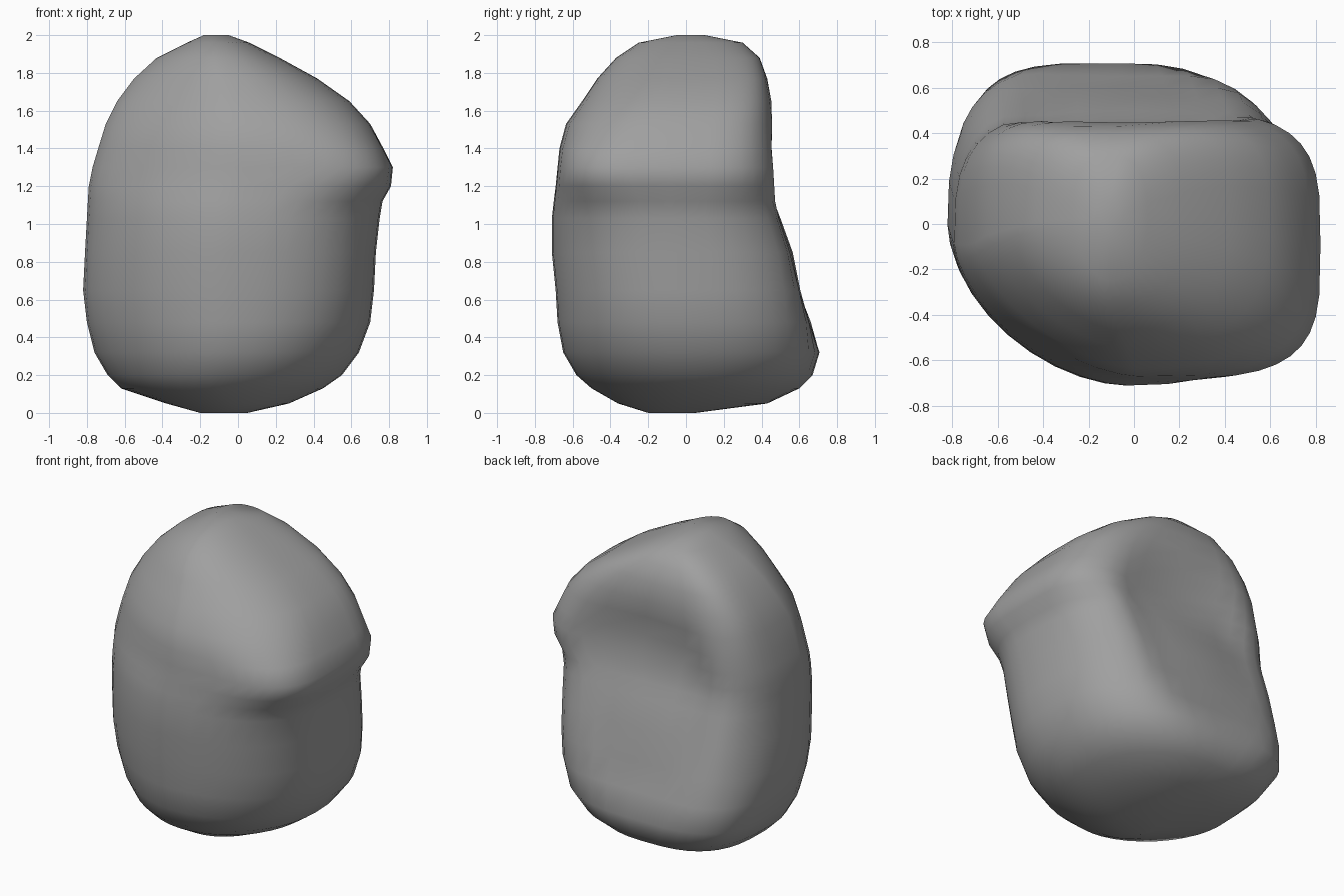
import bpy
import bmesh
import math

default_cube = bpy.data.objects.get("Cube")
if default_cube:
    bpy.data.objects.remove(default_cube, do_unlink=True)

# Plain grey stone
stone = bpy.data.materials.new("stone grey")
stone.use_nodes = True
grey = (0.35, 0.35, 0.35, 1)
stone.diffuse_color = grey
shader = stone.node_tree.nodes["Principled BSDF"]
shader.inputs["Base Color"].default_value = grey
shader.inputs["Roughness"].default_value = 0.9

# Extent of each level: height, right, left, front, back
LEVELS = [
    (0, -.2, .05, -.2, .05),
    (.05, -.38, .27, -.36, .43),
    (.13, -.62, .45, -.5, .6),
    (.2, -.69, .55, -.58, .67),
    (.32, -.76, .64, -.65, .71),
    (.48, -.8, .7, -.68, .7),
    (.65, -.82, .72, -.69, .68),
    (.85, -.81, .73, -.71, .64),
    (1.03, -.8, .75, -.71, .575),
    (1.12, -.795, .765, -.7, .54),
    (1.2, -.79, .81, -.69, .515),
    (1.3, -.77, .82, -.68, .5),
    (1.4, -.74, .77, -.67, .485),
    (1.53, -.7, .7, -.635, .47),
    (1.65, -.64, .59, -.55, .455),
    (1.77, -.55, .42, -.47, .43),
    (1.88, -.43, .22, -.37, .39),
    (1.96, -.27, .06, -.25, .3),
    (2, -.18, -.05, -.05, .1),
]
# Corner fullness: height, back left, back right, front right, front left
CORNERS = [
    (0, 2, 2.2, 2, 2),
    (.13, 2.2, 3, 1.8, 2.1),
    (.32, 2.5, 3.8, 1.7, 2.2),
    (.7, 2.6, 2.8, 1.75, 2.4),
    (1.08, 2.8, 3, 1.7, 2.5),
    (1.2, 3.5, 3.4, 1.65, 3.3),
    (1.3, 3.7, 3.8, 1.6, 3.8),
    (1.53, 4, 4.5, 1.55, 2.7),
    (1.77, 4.2, 4.5, 1.55, 2.3),
    (1.92, 3.2, 3.5, 1.6, 2.2),
    (2, 2, 2, 2, 2),
]
SEGMENTS = 40


def signed_power(value, power):
    return math.copysign(abs(value) ** power, value)


def corner_fullness(z, corner):
    """Fullness of one corner, blended between the listed heights."""
    for low, high in zip(CORNERS, CORNERS[1:]):
        if z <= high[0]:
            t = (z - low[0]) / (high[0] - low[0])
            return low[corner] + t * (high[corner] - low[corner])


def hollow(u, z):
    """Depth of the shallow hollow in the back, surrounded by a soft rim."""
    reach = math.hypot(abs((u + .04) / .76) ** 1.4, abs((z - 1) / .72) ** 1.4)
    t = min(1, max(0, (1 - reach) / .6))
    return .075 * t * t * (3 - 2 * t)


def outline_point(step, level):
    """Rounded outline whose four corners differ in fullness."""
    z, right, left, front, back = level
    angle = 2 * math.pi * step / SEGMENTS
    c, s = math.cos(angle), math.sin(angle)
    fullness = corner_fullness(z, 1 + 4 * step // SEGMENTS)
    u = signed_power(c, 2 / fullness)
    v = signed_power(s, 2 / fullness)
    x = (left + right) / 2 + u * (left - right) / 2
    y = (front + back) / 2 + v * (back - front) / 2
    if s > .3:
        y -= hollow(u, z)
    return x, y, z


# Boulder body lofted through the levels
bm = bmesh.new()
rings = [[bm.verts.new(outline_point(step, level)) for step in range(SEGMENTS)]
         for level in LEVELS]

for lower, upper in zip(rings, rings[1:]):
    for i in range(SEGMENTS):
        j = (i + 1) % SEGMENTS
        bm.faces.new((lower[i], lower[j], upper[j], upper[i]))
bm.faces.new(list(reversed(rings[0])))
bm.faces.new(rings[-1])

mesh = bpy.data.meshes.new("boulder")
bm.to_mesh(mesh)
bm.free()
mesh.materials.append(stone)
boulder = bpy.data.objects.new("boulder", mesh)
bpy.context.collection.objects.link(boulder)

# Soft shading with the sharpest creases kept
bpy.context.view_layer.objects.active = boulder
boulder.select_set(True)
bpy.ops.object.shade_smooth_by_angle(angle=math.radians(50))
